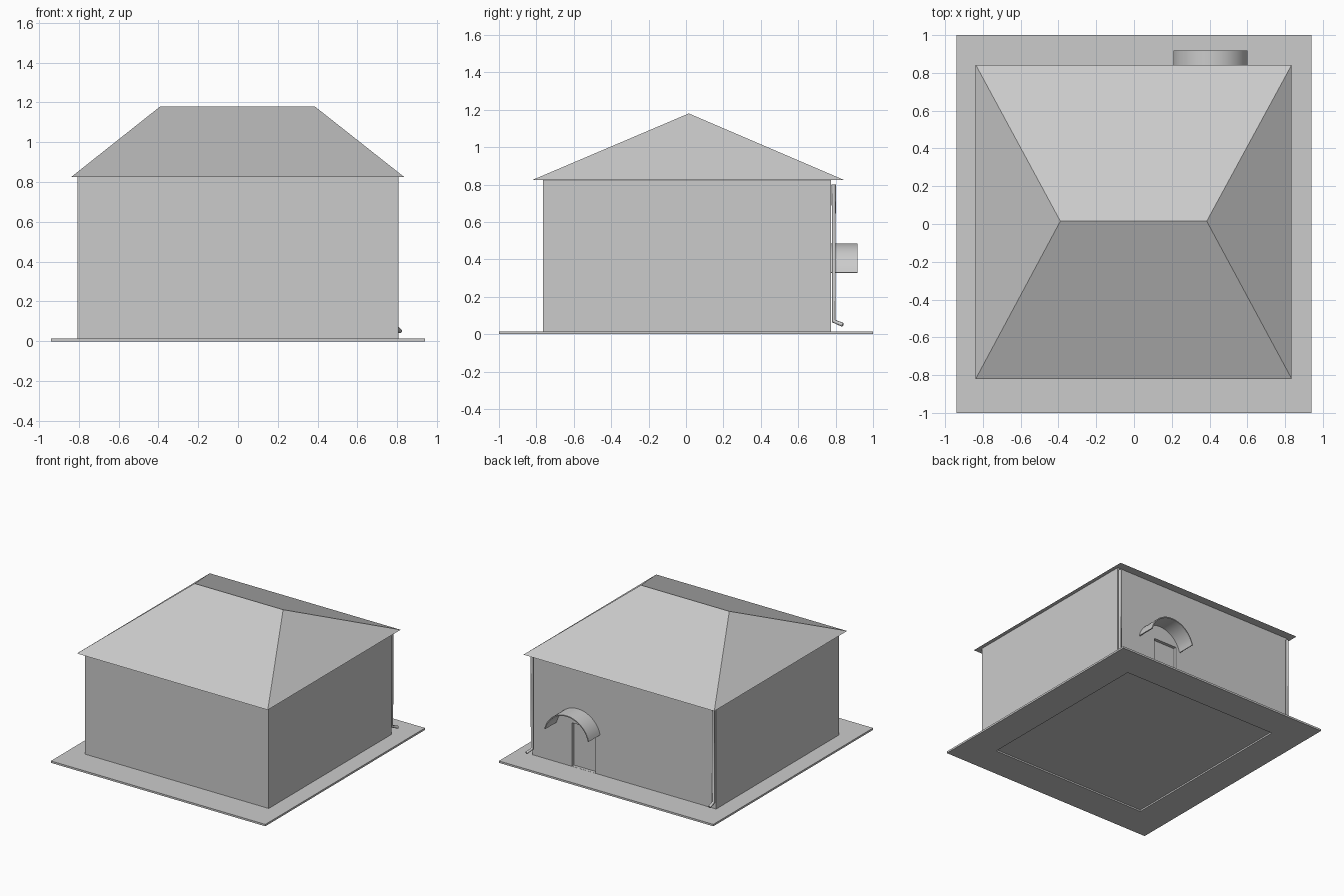
import bpy
import bmesh
import math

cube = bpy.data.objects.get("Cube")
if cube:
    bpy.data.objects.remove(cube, do_unlink=True)

# One plain grey for the whole building
GREY = (0.6, 0.6, 0.6, 1.0)
grey = bpy.data.materials.new("plain_grey")
grey.use_nodes = True
grey.diffuse_color = GREY
grey.node_tree.nodes["Principled BSDF"].inputs["Base Color"].default_value = GREY


def add_mesh(name, bm):
    bmesh.ops.recalc_face_normals(bm, faces=bm.faces[:])
    mesh = bpy.data.meshes.new(name)
    bm.to_mesh(mesh)
    bm.free()
    obj = bpy.data.objects.new(name, mesh)
    bpy.context.collection.objects.link(obj)
    mesh.materials.append(grey)
    return obj


def box(name, x, y, z):
    """Box from (min, max) ranges on each axis."""
    bm = bmesh.new()
    bmesh.ops.create_cube(bm, size=1)
    for v in bm.verts:
        v.co = [(a + b) / 2 + c * (b - a) for c, (a, b) in zip(v.co, (x, y, z))]
    return add_mesh(name, bm)


# Paving strips around the house, leaving an open middle under the floor
PAVE = (0.0, 0.015)
box("paving_front", (-0.94, 0.94), (-1.0, -0.745), PAVE)
box("paving_back", (-0.94, 0.94), (0.745, 1.0), PAVE)
box("paving_right", (-0.94, -0.685), (-0.745, 0.745), PAVE)
box("paving_left", (0.685, 0.94), (-0.745, 0.745), PAVE)

# House body with a recessed doorway in the back wall
walls = box("walls", (-0.807, 0.805), (-0.765, 0.775), (0.012, 0.825))
cutter = box("doorway_cutter", (0.25, 0.457), (0.75, 0.85), (0.016, 0.36))
cutter.hide_render = True
cutter.hide_viewport = True
cut = walls.modifiers.new("doorway", "BOOLEAN")
cut.operation = "DIFFERENCE"
cut.solver = "EXACT"
cut.object = cutter

# Hipped roof with a flat underside
bm = bmesh.new()
eave = [bm.verts.new((x, y, 0.825)) for x, y in
        ((-0.838, -0.82), (0.835, -0.82), (0.835, 0.843), (-0.838, 0.843))]
ridge = [bm.verts.new((x, 0.015, 1.18)) for x in (-0.39, 0.385)]
a, b, c, d = eave
r, s = ridge
for face in ((d, c, b, a), (a, b, s, r), (c, d, r, s), (b, c, s), (d, a, r)):
    bm.faces.new(face)
add_mesh("roof", bm)

# Arched canopy over the door: a thin arc swept out from the wall
bm = bmesh.new()
STEPS, CX, CZ, OUTER, INNER = 20, 0.405, 0.285, 0.2, 0.192
START = math.radians(13)
rings = []
for i in range(STEPS + 1):
    t = START + (math.pi - 2 * START) * i / STEPS
    rings.append([bm.verts.new((CX + rad * math.cos(t), y, CZ + rad * math.sin(t)))
                  for rad, y in ((OUTER, 0.775), (OUTER, 0.918),
                                 (INNER, 0.918), (INNER, 0.775))])
for p, q in zip(rings, rings[1:]):
    for k in range(4):
        n = (k + 1) % 4
        bm.faces.new((p[k], p[n], q[n], q[k]))
bm.faces.new(rings[0])
bm.faces.new(rings[-1])
canopy = add_mesh("door_canopy", bm)
bpy.context.view_layer.objects.active = canopy
canopy.select_set(True)
bpy.ops.object.shade_smooth_by_angle(angle=math.radians(30))
canopy.select_set(False)


# Downpipes on the back corners, kicked outward at the foot
def downpipe(name, x, foot_x):
    curve = bpy.data.curves.new(name, "CURVE")
    curve.dimensions = "3D"
    curve.bevel_depth = 0.011
    curve.bevel_resolution = 2
    curve.use_fill_caps = True
    path = curve.splines.new("POLY")
    path.points.add(2)
    for point, co in zip(path.points, ((x, 0.79, 0.8), (x, 0.79, 0.07),
                                       (foot_x, 0.838, 0.05))):
        point.co = (*co, 1)
    curve.materials.append(grey)
    bpy.context.collection.objects.link(bpy.data.objects.new(name, curve))


downpipe("downpipe_right", -0.793, -0.793)
downpipe("downpipe_left", 0.796, 0.814)
